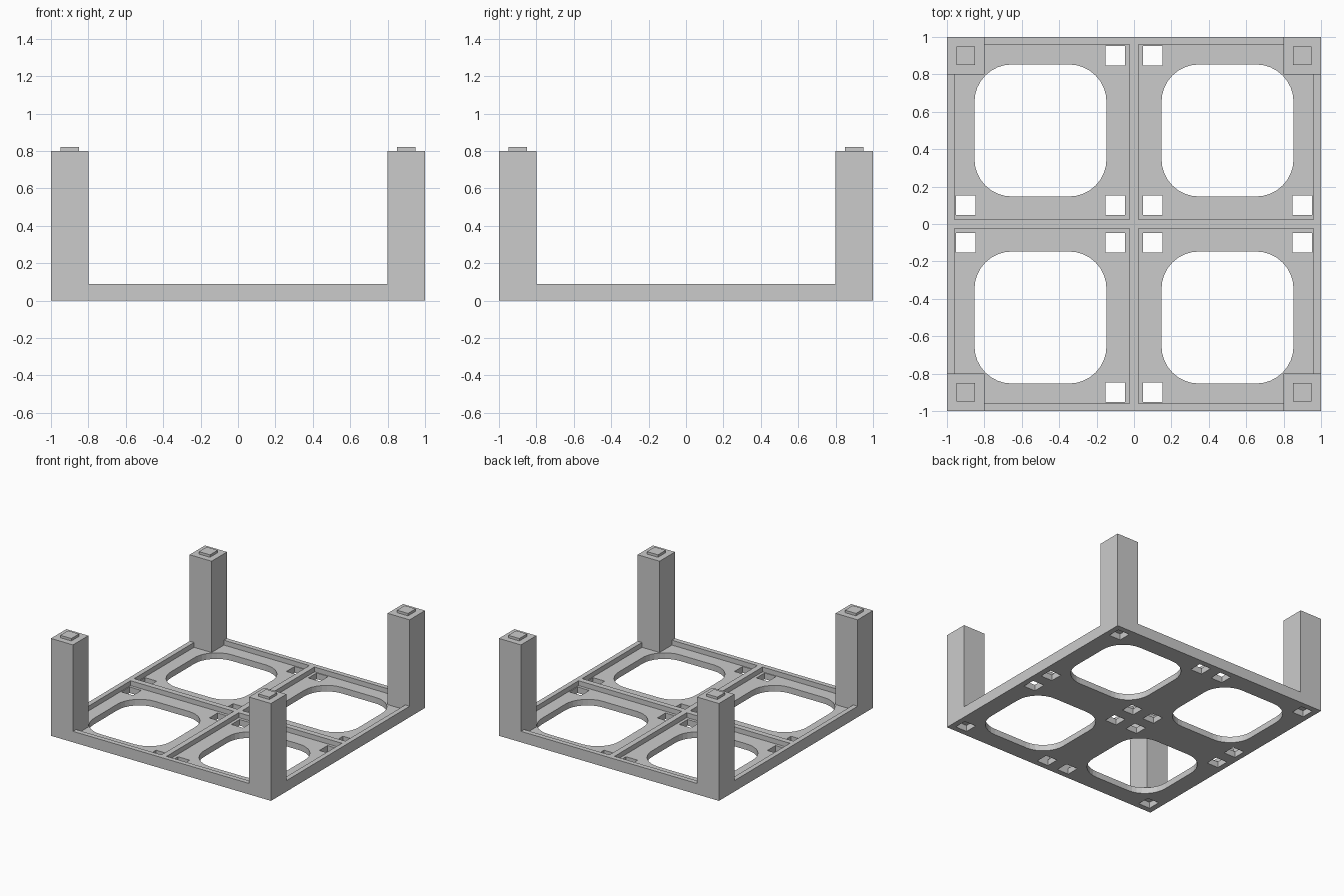
import bpy, bmesh, math
from mathutils import Matrix

cube = bpy.data.objects.get("Cube")
if cube:
    bpy.data.objects.remove(cube, do_unlink=True)

grey = bpy.data.materials.new("plain grey")
grey.use_nodes = True
colour = (0.6, 0.6, 0.6, 1)
grey.diffuse_color = colour
grey.node_tree.nodes["Principled BSDF"].inputs["Base Color"].default_value = colour

FLOOR, RIM, POST_TOP = 0.05, 0.09, 0.8
SIGNS = [(sx, sy) for sx in (-1, 1) for sy in (-1, 1)]


def add_box(bm, x, y, size, z0, z1):
    place = Matrix.Translation((x, y, (z0 + z1) / 2)) @ Matrix.Diagonal((size, size, z1 - z0, 1))
    bmesh.ops.create_cube(bm, size=1, matrix=place)


def add_rounded(bm, x, y, half, radius, z0, z1, steps=8):
    ring = []
    for corner, (sx, sy) in enumerate([(1, 1), (-1, 1), (-1, -1), (1, -1)]):
        for i in range(steps + 1):
            a = math.pi / 2 * (corner + i / steps)
            ring.append(bm.verts.new((x + sx * (half - radius) + radius * math.cos(a),
                                      y + sy * (half - radius) + radius * math.sin(a), z0)))
    face = bm.faces.new(ring)
    top = bmesh.ops.extrude_face_region(bm, geom=[face])["geom"]
    bmesh.ops.translate(bm, vec=(0, 0, z1 - z0),
                        verts=[v for v in top if isinstance(v, bmesh.types.BMVert)])


def finish(name, bm):
    bmesh.ops.recalc_face_normals(bm, faces=bm.faces)
    mesh = bpy.data.meshes.new(name)
    bm.to_mesh(mesh)
    bm.free()
    mesh.materials.append(grey)
    obj = bpy.data.objects.new(name, mesh)
    bpy.context.collection.objects.link(obj)
    return obj


def combine(target, tool, operation):
    mod = target.modifiers.new(tool.name, "BOOLEAN")
    mod.operation, mod.solver, mod.object = operation, "EXACT", tool
    bpy.context.view_layer.objects.active = target
    bpy.ops.object.modifier_apply(modifier=mod.name)
    bpy.data.objects.remove(tool, do_unlink=True)


# Square tray
bm = bmesh.new()
add_box(bm, 0, 0, 2, 0, RIM)
tray = finish("tray_frame", bm)

# Four recessed cells leaving the outer rim and centre ribs
bm = bmesh.new()
for sx, sy in SIGNS:
    add_box(bm, sx * 0.4915, sy * 0.4915, 0.937, FLOOR, 0.2)
combine(tray, finish("cell_recesses", bm), "DIFFERENCE")

# Large rounded openings
bm = bmesh.new()
for sx, sy in SIGNS:
    add_rounded(bm, sx * 0.5, sy * 0.5, 0.353, 0.2, -0.1, 0.2)
combine(tray, finish("rounded_openings", bm), "DIFFERENCE")

# Corner posts
bm = bmesh.new()
for sx, sy in SIGNS:
    add_box(bm, sx * 0.9, sy * 0.9, 0.2, 0, POST_TOP)
combine(tray, finish("corner_posts", bm), "UNION")

# Peg holes through the floor, blind under the posts
bm = bmesh.new()
for x in (-0.9, -0.1, 0.1, 0.9):
    for y in (-0.9, -0.1, 0.1, 0.9):
        add_box(bm, x, y, 0.106, -0.1, FLOOR + 0.001)
combine(tray, finish("peg_holes", bm), "DIFFERENCE")

# Stacking pegs on the posts
bm = bmesh.new()
for sx, sy in SIGNS:
    add_box(bm, sx * 0.9, sy * 0.9, 0.1, POST_TOP, POST_TOP + 0.02)
finish("stacking_pegs", bm)
